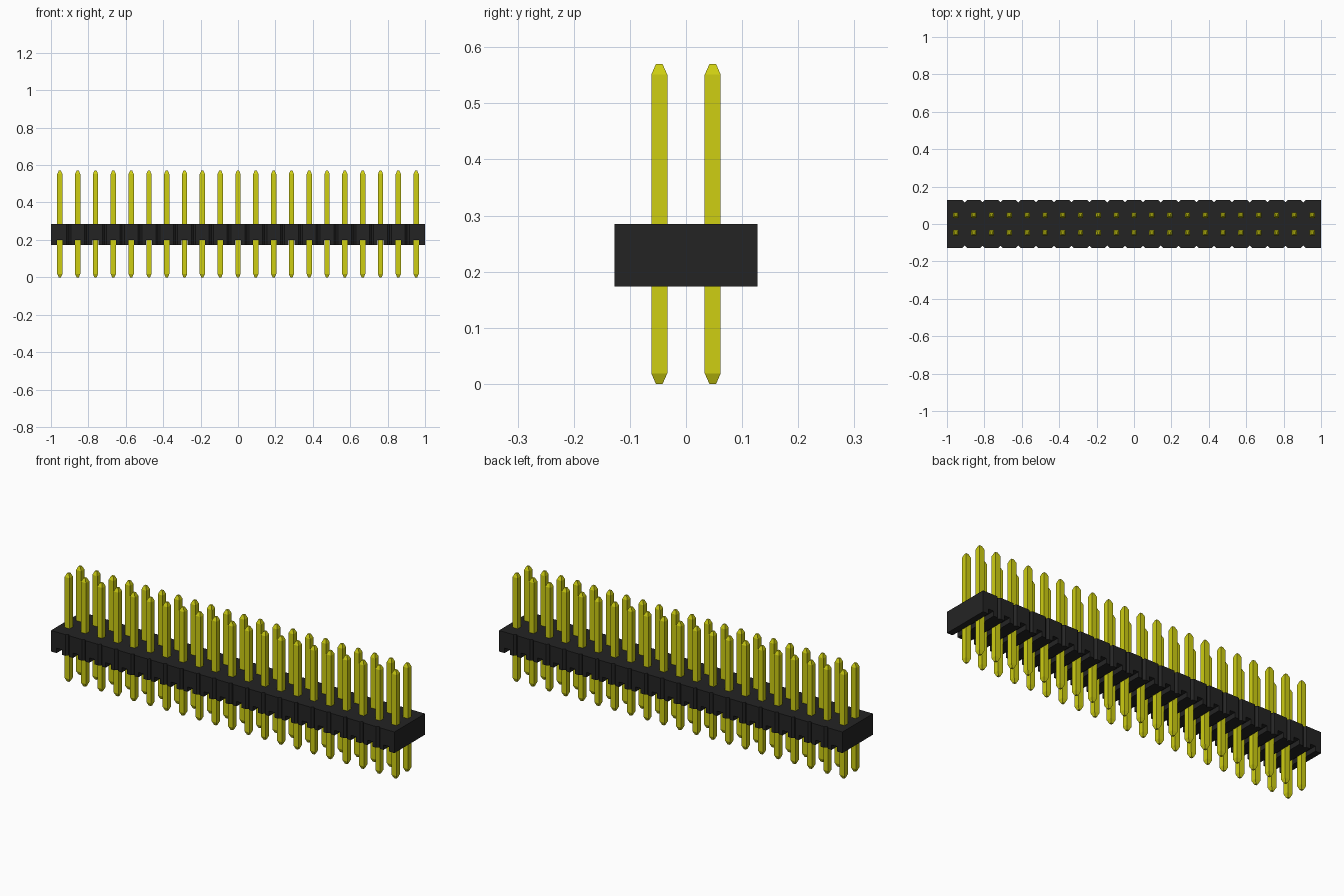
import bpy
import bmesh

if "Cube" in bpy.data.objects:
    bpy.data.objects.remove(bpy.data.objects["Cube"], do_unlink=True)

COUNT = 21                     # pins per row
PITCH = 2 / COUNT
DEPTH = 0.127                  # half depth of the housing
Z_LOW, Z_HIGH = 0.174, 0.285   # housing bottom and top
SLOT_TOP = 0.2
CHAMFER = 0.011
PIN = 0.0143                   # half width of a pin
TIP = 0.006                    # half width of its blunt end
PIN_TOP, TAPER = 0.57, 0.019
CENTRES = [(i - (COUNT - 1) / 2) * PITCH for i in range(COUNT)]


def material(name, rgb):
    mat = bpy.data.materials.new(name)
    mat.use_nodes = True
    colour = (*rgb, 1)
    mat.diffuse_color = colour
    mat.node_tree.nodes["Principled BSDF"].inputs["Base Color"].default_value = colour
    return mat


def make_object(name, bm, mat):
    bmesh.ops.recalc_face_normals(bm, faces=bm.faces)
    mesh = bpy.data.meshes.new(name)
    bm.to_mesh(mesh)
    bm.free()
    mesh.materials.append(mat)
    obj = bpy.data.objects.new(name, mesh)
    bpy.context.collection.objects.link(obj)
    return obj


def loft(bm, rings):
    """Skin a stack of equal-length point rings and cap both ends."""
    loops = [[bm.verts.new(p) for p in ring] for ring in rings]
    n = len(loops[0])
    for a, b in zip(loops, loops[1:]):
        for i in range(n):
            j = (i + 1) % n
            bm.faces.new((a[i], a[j], b[j], b[i]))
    bm.faces.new(loops[0][::-1])
    bm.faces.new(loops[-1])


def rect(x, y, hx, hy, z):
    return [(x - hx, y - hy, z), (x + hx, y - hy, z),
            (x + hx, y + hy, z), (x - hx, y + hy, z)]


black = material("black plastic", (0.0175, 0.0175, 0.0175))
yellow = material("yellow metal", (0.62, 0.62, 0.006))

# Housing: long bar with a V notch between neighbouring cells
front = [(-1, -DEPTH)]
for i in range(1, COUNT):
    x = -1 + i * PITCH
    front += [(x - CHAMFER, -DEPTH), (x, -DEPTH + CHAMFER), (x + CHAMFER, -DEPTH)]
front.append((1, -DEPTH))
outline = front + [(x, -y) for x, y in reversed(front)]
bm = bmesh.new()
loft(bm, [[(x, y, z) for x, y in outline] for z in (Z_LOW, Z_HIGH)])
housing = make_object("housing", bm, black)

# Slots under the housing, one along each pair of pins
bm = bmesh.new()
for x in CENTRES:
    loft(bm, [rect(x, 0, PIN + 0.001, DEPTH + 0.05, z) for z in (Z_LOW - 0.05, SLOT_TOP)])
cutter = make_object("slot_cutter", bm, black)
cutter.hide_render = True
cut = housing.modifiers.new("slots", "BOOLEAN")
cut.operation = "DIFFERENCE"
cut.solver = "EXACT"
cut.object = cutter
bpy.context.view_layer.objects.active = housing
bpy.ops.object.modifier_apply(modifier=cut.name)
bpy.data.objects.remove(cutter, do_unlink=True)

# Square pins with tapered blunt ends, in two rows
PROFILE = [(TIP, 0), (PIN, TAPER), (PIN, PIN_TOP - TAPER), (TIP, PIN_TOP)]
for row, y in (("front_pins", -PITCH / 2), ("back_pins", PITCH / 2)):
    bm = bmesh.new()
    for x in CENTRES:
        loft(bm, [rect(x, y, h, h, z) for h, z in PROFILE])
    make_object(row, bm, yellow)
